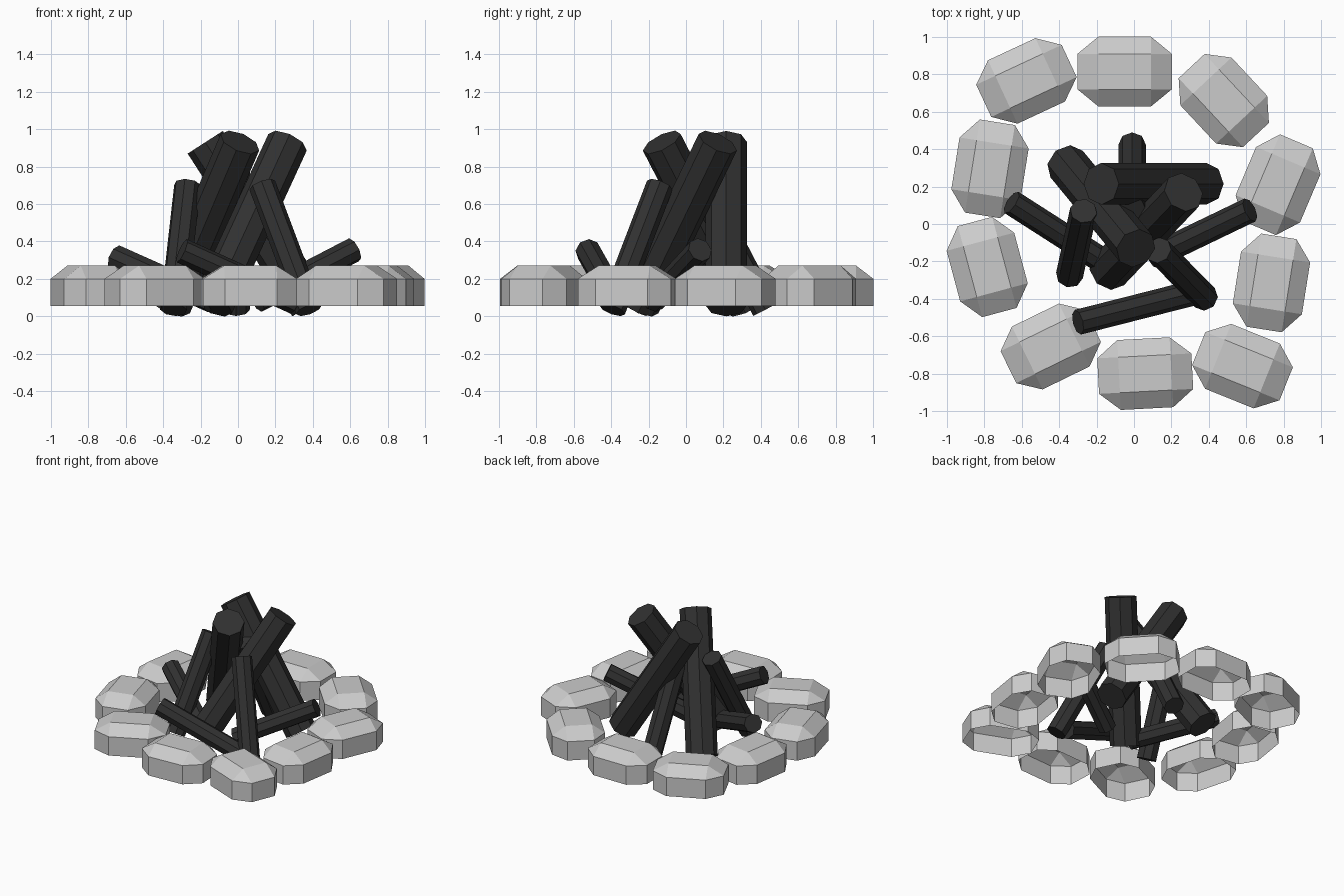
import bpy, bmesh, math
from mathutils import Vector

if "Cube" in bpy.data.objects:
    bpy.data.objects.remove(bpy.data.objects["Cube"])

char = bpy.data.materials.new("charred_wood")
char.diffuse_color = (0.03, 0.03, 0.03, 1)
char.use_nodes = True
char.node_tree.nodes["Principled BSDF"].inputs["Base Color"].default_value = char.diffuse_color


def finish(bm, name, mat=None):
    bmesh.ops.recalc_face_normals(bm, faces=bm.faces)
    me = bpy.data.meshes.new(name)
    bm.to_mesh(me)
    bm.free()
    if mat:
        me.materials.append(mat)
    ob = bpy.data.objects.new(name, me)
    bpy.context.collection.objects.link(ob)
    return ob


# Stone: open-bottomed octagonal wall with a sloped rim and flat top
def stone(name, x, y, angle):
    L, W, l, w = 0.252, 0.187, 0.14, 0.095
    outline = [(L, -w), (L, w), (l, W), (-l, W), (-L, w), (-L, -w), (-l, -W), (l, -W)]
    inner = [(l, -w), (l, w), (-l, w), (-l, -w)]
    bm = bmesh.new()
    low = [bm.verts.new((a, b, 0.055)) for a, b in outline]
    rim = [bm.verts.new((a, b, 0.2)) for a, b in outline]
    top = [bm.verts.new((a, b, 0.27)) for a, b in inner]
    for i in range(8):
        j = (i + 1) % 8
        bm.faces.new((low[i], low[j], rim[j], rim[i]))
    for i in range(4):
        a, b, c = rim[2 * i], rim[2 * i + 1], rim[(2 * i + 2) % 8]
        p, q = top[i], top[(i + 1) % 4]
        bm.faces.new((a, b, q, p))   # sloped side
        bm.faces.new((b, c, q))      # corner
    bm.faces.new(top)
    ob = finish(bm, name)
    # keep normals pointing outward on the open shell
    if ob.data.polygons[-1].normal.z < 0:
        ob.data.flip_normals()
    ob.location = (x, y, 0)
    ob.rotation_euler.z = math.radians(angle)


# Log: eight-sided cylinder between two end points
def log(name, bottom, top, r):
    a, b = Vector(bottom), Vector(top)
    d = b - a
    bm = bmesh.new()
    bmesh.ops.create_cone(bm, cap_ends=True, segments=8, radius1=r, radius2=r, depth=d.length)
    ob = finish(bm, name, char)
    ob.location = (a + b) / 2
    ob.rotation_mode = 'QUATERNION'
    ob.rotation_quaternion = d.to_track_quat('Z', 'Y')


# Ring of stones
for i, s in enumerate([
    (-0.05, 0.815, 0), (0.48, 0.66, -47), (0.77, 0.21, 67), (0.735, -0.315, 81),
    (0.58, -0.76, -22), (0.06, -0.80, 3), (-0.445, -0.655, 26),
    (-0.785, -0.23, 105), (-0.77, 0.295, 81), (-0.575, 0.765, 25),
]):
    stone(f"ring_stone_{i + 1}", *s)

# Three thick leaning logs
for i, (a, b) in enumerate([
    ((0.385, 0.215, 0.06), (-0.175, 0.215, 0.93)),
    ((-0.135, -0.25, 0.06), (0.265, 0.17, 0.93)),
    ((-0.36, 0.32, 0.06), (0.01, -0.13, 0.93)),
]):
    log(f"large_log_{i + 1}", a, b, 0.112)

# Three medium leaning logs
for i, (a, b) in enumerate([
    ((0.38, -0.395, 0.035), (0.13, -0.14, 0.70)),
    ((-0.345, -0.275, 0.035), (-0.27, 0.07, 0.70)),
    ((-0.01, 0.425, 0.035), (-0.01, 0.08, 0.70)),
]):
    log(f"medium_log_{i + 1}", a, b, 0.073)

# Three low kindling logs
for i, (a, b) in enumerate([
    ((0.10, -0.175, 0.085), (0.62, 0.075, 0.355)),
    ((0.31, -0.37, 0.075), (-0.30, -0.525, 0.35)),
    ((-0.14, -0.215, 0.085), (-0.655, 0.115, 0.315)),
]):
    log(f"kindling_{i + 1}", a, b, 0.068)
